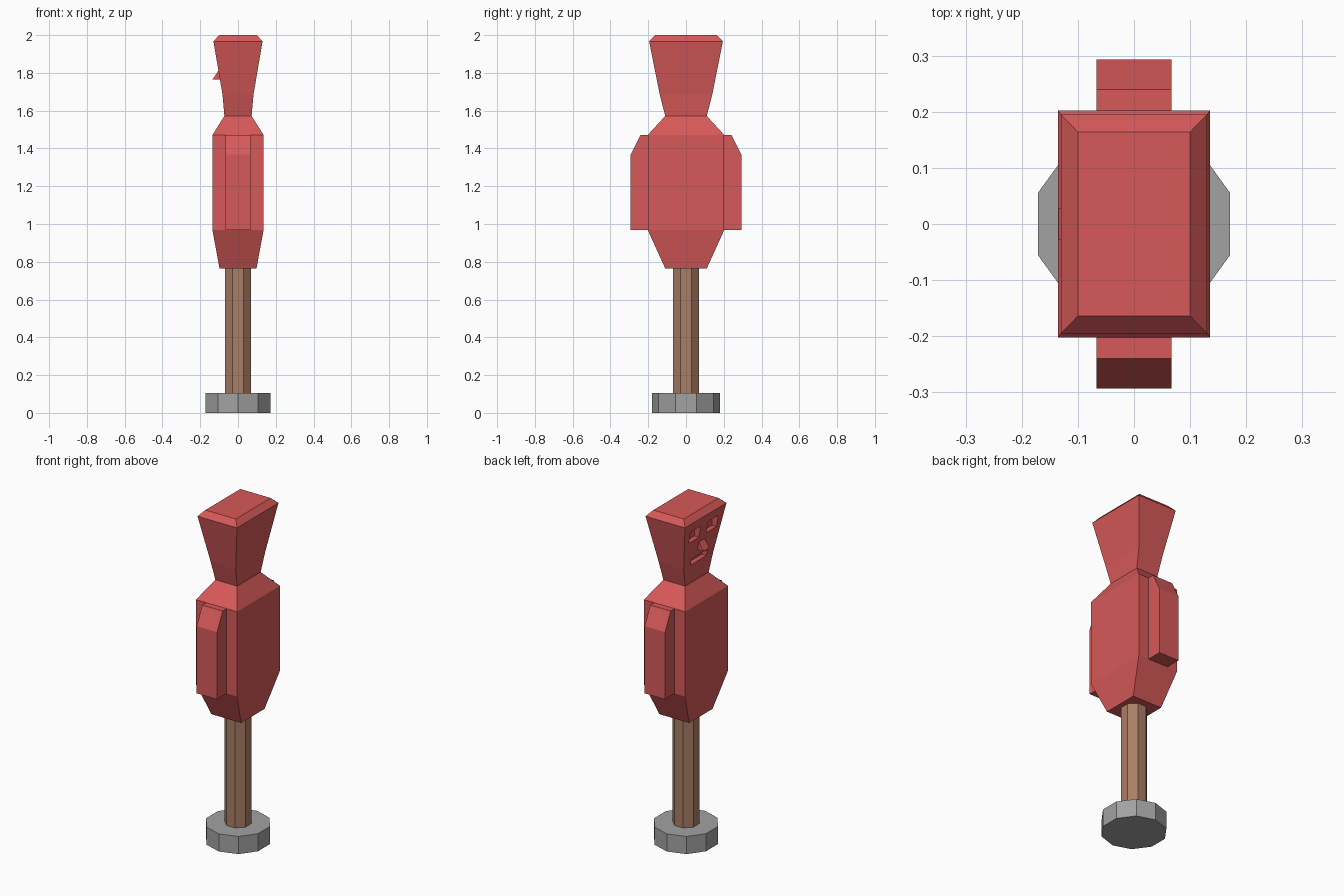
import bpy, bmesh, math

if "Cube" in bpy.data.objects:
    bpy.data.objects.remove(bpy.data.objects["Cube"])


def material(name, rgb):
    m = bpy.data.materials.new(name)
    m.diffuse_color = (*rgb, 1)
    m.use_nodes = True
    m.node_tree.nodes["Principled BSDF"].inputs["Base Color"].default_value = m.diffuse_color
    return m


RED = material("red_fabric", (0.68, 0.10, 0.10))
WOOD = material("brown_wood", (0.40, 0.21, 0.13))
GREY = material("grey_stone", (0.36, 0.36, 0.36))


def loft(name, rings, mat):
    """Skin a list of equal-length point rings and cap both ends."""
    bm = bmesh.new()
    rows = [[bm.verts.new(p) for p in ring] for ring in rings]
    n = len(rows[0])
    for a, b in zip(rows, rows[1:]):
        for i in range(n):
            j = (i + 1) % n
            bm.faces.new((a[i], a[j], b[j], b[i]))
    bm.faces.new(rows[0])
    bm.faces.new(rows[-1])
    bmesh.ops.recalc_face_normals(bm, faces=bm.faces)
    me = bpy.data.meshes.new(name)
    bm.to_mesh(me)
    bm.free()
    me.materials.append(mat)
    ob = bpy.data.objects.new(name, me)
    bpy.context.collection.objects.link(ob)
    return ob


def rect(hx, hy, z):
    return [(-hx, -hy, z), (hx, -hy, z), (hx, hy, z), (-hx, hy, z)]


def block(name, x0, x1, y0, y1, z0, z1, mat):
    return loft(name, [[(x0, y0, z), (x1, y0, z), (x1, y1, z), (x0, y1, z)] for z in (z0, z1)], mat)


def prism(name, sides, r, start, z0, z1, mat):
    angles = [start + 2 * math.pi * i / sides for i in range(sides)]
    return loft(name, [[(r * math.cos(a), r * math.sin(a), z) for a in angles] for z in (z0, z1)], mat)


# Base and pole
prism("base", 10, 0.18, math.pi / 2, 0, 0.105, GREY)
prism("pole", 8, 0.0735, math.pi / 8, 0.105, 0.765, WOOD)

# Torso and head in one skin: half width x, half width y, height
profile = [(0.098, 0.11, 0.765), (0.135, 0.202, 0.967), (0.135, 0.202, 1.472),
           (0.072, 0.11, 1.572), (0.082, 0.139, 1.685), (0.13, 0.195, 1.967), (0.1, 0.164, 2.0)]
body = loft("torso_and_head", [rect(*p) for p in profile], RED)

# Arms
for side, label in ((1, "left"), (-1, "right")):
    outline = [(0.2, 0.967), (0.293, 0.967), (0.293, 1.367), (0.24, 1.472), (0.2, 1.472)]
    loft(label + "_arm", [[(x, side * y, z) for y, z in outline] for x in (-0.067, 0.067)], RED)

# Carved eyes and mouth on the -x face
cutters = [block("eye_cutter", -0.2, -0.08, y, y + 0.095, 1.845, 1.915, RED) for y in (-0.13, 0.035)]
cutters.append(block("mouth_cutter", -0.2, -0.053, -0.075, 0.075, 1.687, 1.725, RED))
for c in cutters:
    c.hide_render = True
    c.hide_viewport = True
    mod = body.modifiers.new("carve", 'BOOLEAN')
    mod.operation = 'DIFFERENCE'
    mod.solver = 'EXACT'
    mod.object = c

# Wedge nose
nose = [(-0.135, 1.765), (-0.09, 1.765), (-0.095, 1.812), (-0.104, 1.812)]
loft("nose", [[(x, y, z) for x, z in nose] for y in (-0.028, 0.028)], RED)
